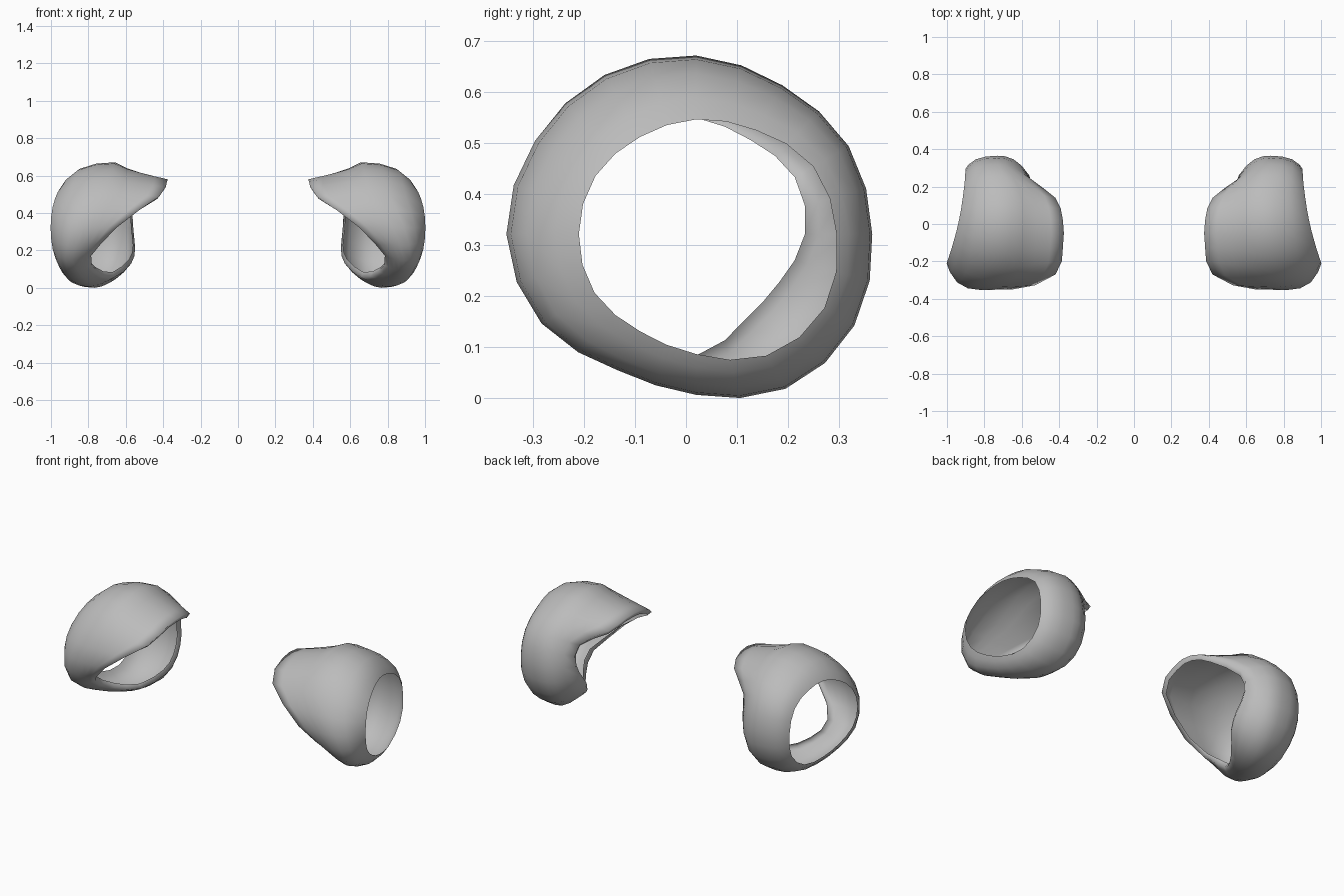
import bpy, bmesh, math

if "Cube" in bpy.data.objects:
    bpy.data.objects.remove(bpy.data.objects["Cube"])

SEG = 24
CY, CZ = 0.02, 0.33          # axis of the arm tube
# Tables every 30 degrees: back, top, front, bottom
HOLE_R = [.275, .265, .235, .225, .22, .228, .23, .23, .22, .235, .275, .29]
FULL_R = [.345, .345, .337, .35, .36, .365, .372, .35, .308, .315, .35, .358]
NECK_R = [.24, .25, .24, .255, .285, .335, .37, .30, .27, .265, .22, .215]
NECK_X = [.56, .55, .42, .38, .38, .42, .65, .785, .75, .66, .57, .55]
ROUND = [2.5, 2, 1, .75, .8, 1.2, 2, 2, 1.5, 1.5, 2, 2.5]
# Rim roll at the arm hole: (fraction along, fraction of growth)
RIM = [(0, 0), (.05, .33), (.16, .72), (.32, .94), (.5, 1)]
FLARE = [.62, .75, .88, 1]


def around(table, a):
    """Smooth periodic interpolation of a table at angle a (degrees)."""
    i, t = int(a // 30), (a % 30) / 30
    p = [table[(i + k) % 12] for k in (-1, 0, 1, 2)]
    return p[1] + .5 * t * (p[2] - p[0] + t * (
        2 * p[0] - 5 * p[1] + 4 * p[2] - p[3]
        + t * (3 * (p[1] - p[2]) + p[3] - p[0])))


def strip(a):
    """Points from the arm hole to the neck edge at one angle."""
    rh, rf, rn, xn, pw = (around(t, a) for t in (HOLE_R, FULL_R, NECK_R, NECK_X, ROUND))
    c, s = math.cos(math.radians(a)), math.sin(math.radians(a))
    xh = .96 - .2 * (CY + rh * c) - .4 * (rh * s) ** 2
    prof = [(xh + (xn - xh) * u, rh + (rf - rh) * g) for u, g in RIM]
    for u in FLARE:
        w = ((u - .5) / .5) ** pw
        prof.append((xh + (xn - xh) * u, rf + (rn - rf) * w))
    prof.append((xn + .012, rn - .027))      # turned-in lip
    return [(x, CY + r * c, CZ + r * s) for x, r in prof]


def shoulder_guard(name, side, mat):
    bm = bmesh.new()
    grid = [[bm.verts.new((side * x, y, z)) for x, y, z in strip(k * 360 / SEG)]
            for k in range(SEG)]
    for k in range(SEG):
        a, b = grid[k], grid[(k + 1) % SEG]
        for j in range(len(a) - 1):
            q = (a[j], a[j + 1], b[j + 1], b[j])
            bm.faces.new(q if side < 0 else q[::-1])
    low = min(v.co.z for v in bm.verts)
    for v in bm.verts:
        v.co.z -= low
    # outward normals: test one face against the tube axis
    bm.normal_update()
    bm.faces.ensure_lookup_table()
    f = bm.faces[4]
    m = f.calc_center_median()
    if f.normal.y * (m.y - CY) + f.normal.z * (m.z - CZ) < 0:
        bmesh.ops.reverse_faces(bm, faces=bm.faces[:])
    me = bpy.data.meshes.new(name)
    bm.to_mesh(me)
    bm.free()
    me.materials.append(mat)
    for p in me.polygons:
        p.use_smooth = True
    ob = bpy.data.objects.new(name, me)
    bpy.context.collection.objects.link(ob)


grey = bpy.data.materials.new("plain grey")
grey.diffuse_color = (.5, .5, .5, 1)
grey.use_nodes = True
grey.node_tree.nodes["Principled BSDF"].inputs["Base Color"].default_value = grey.diffuse_color
shoulder_guard("right_shoulder_guard", 1, grey)
shoulder_guard("left_shoulder_guard", -1, grey)
